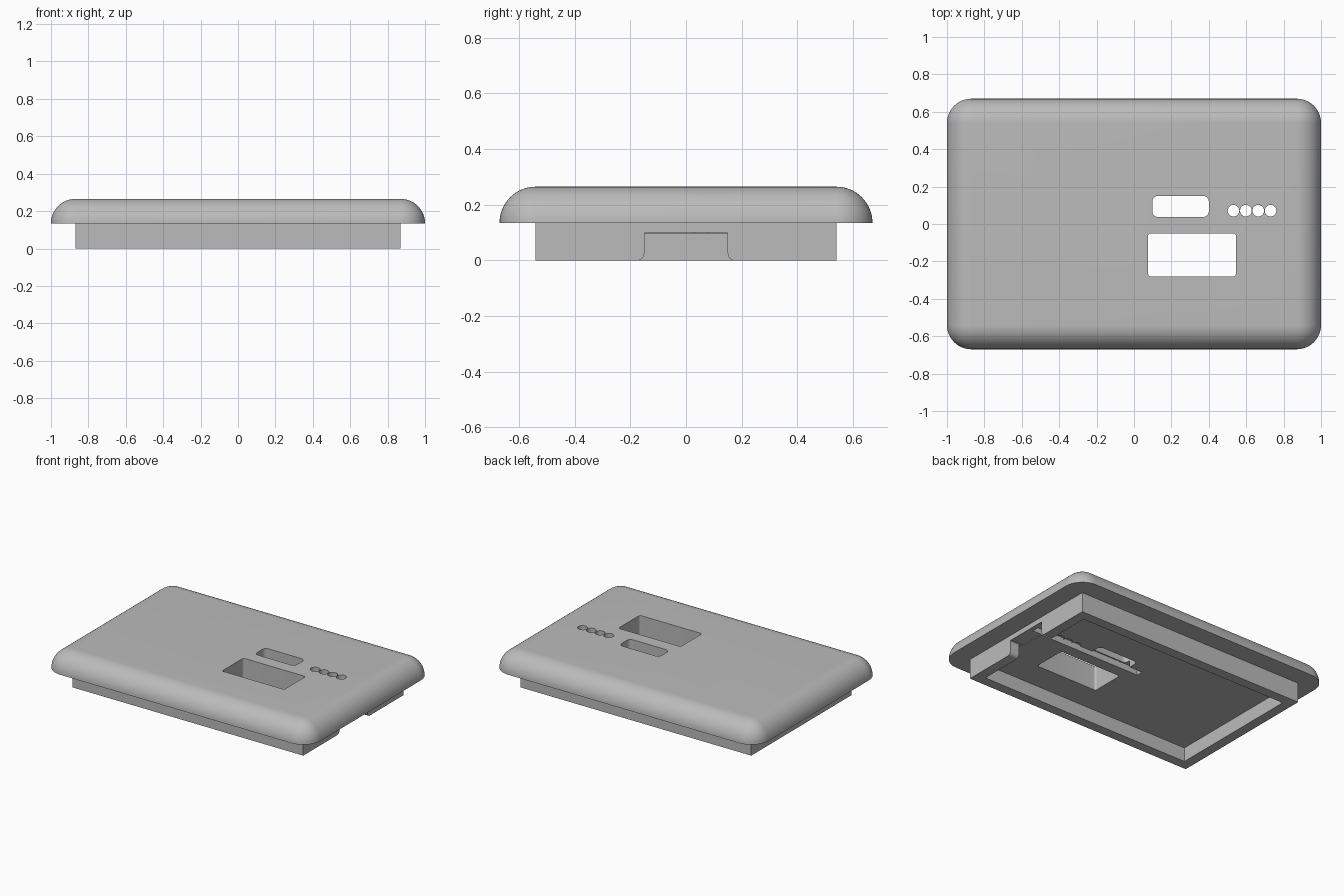
import bpy, bmesh
from math import cos, sin, pi

if "Cube" in bpy.data.objects:
    bpy.data.objects.remove(bpy.data.objects["Cube"], do_unlink=True)

HALF_X, HALF_Y = 0.87, 0.54      # flat top and plug half sizes
ROUND, SEAM = 0.13, 0.135        # lid edge radius and underside height
WALL, CEILING = 0.068, 0.096

grey = bpy.data.materials.new("plain grey")
grey.use_nodes = True
grey.diffuse_color = (0.5, 0.5, 0.5, 1)
grey.node_tree.nodes["Principled BSDF"].inputs["Base Color"].default_value = grey.diffuse_color


def rounded_rect(x0, x1, y0, y1, r, steps=8):
    """Outline whose corner centres sit r inside the given limits."""
    centres = [(x1 - r, y1 - r), (x0 + r, y1 - r), (x0 + r, y0 + r), (x1 - r, y0 + r)]
    return [(cx + r * cos((q + i / steps) * pi / 2), cy + r * sin((q + i / steps) * pi / 2))
            for q, (cx, cy) in enumerate(centres) for i in range(steps + 1)]


def loft(name, rings):
    """Closed solid skinned through equal-length rings of points."""
    bm = bmesh.new()
    loops = [[bm.verts.new(p) for p in ring] for ring in rings]
    n = len(loops[0])
    for low, high in zip(loops, loops[1:]):
        for i in range(n):
            j = (i + 1) % n
            bm.faces.new((low[i], low[j], high[j], high[i]))
    bm.faces.new(loops[0][::-1])
    bm.faces.new(loops[-1])
    bmesh.ops.remove_doubles(bm, verts=bm.verts, dist=1e-5)
    bmesh.ops.recalc_face_normals(bm, faces=bm.faces)
    mesh = bpy.data.meshes.new(name)
    bm.to_mesh(mesh)
    bm.free()
    mesh.materials.append(grey)
    obj = bpy.data.objects.new(name, mesh)
    bpy.context.collection.objects.link(obj)
    return obj


def prism(name, outline, z0, z1):
    return loft(name, [[(x, y, z) for x, y in outline] for z in (z0, z1)])


def box(name, x0, x1, y0, y1, z0, z1):
    return prism(name, [(x0, y0), (x1, y0), (x1, y1), (x0, y1)], z0, z1)


def combine(target, tool, operation):
    tool.hide_render = True
    mod = target.modifiers.new(tool.name, "BOOLEAN")
    mod.object, mod.operation, mod.solver = tool, operation, "EXACT"
    bpy.context.view_layer.objects.active = target
    bpy.ops.object.modifier_apply(modifier=mod.name)
    bpy.data.objects.remove(tool, do_unlink=True)


# Lid with quarter-round edges and spherical corners
rings = []
for k in range(17):
    a = k / 16 * pi / 2
    r = ROUND * cos(a)
    outline = rounded_rect(-HALF_X - r, HALF_X + r, -HALF_Y - r, HALF_Y + r, r, 12)
    rings.append([(x, y, SEAM + ROUND * sin(a)) for x, y in outline])
lid = loft("lid", rings)

# Plug below the lid, hollowed to leave a rim wall
combine(lid, box("plug", -HALF_X, HALF_X, -HALF_Y, HALF_Y, 0, 0.2), "UNION")
ix, iy = HALF_X - WALL, HALF_Y - WALL
combine(lid, box("hollow", -ix, ix, -iy, iy, -0.1, CEILING), "DIFFERENCE")

# Cable notch in the +x wall, flared at the bottom
flare = 0.025
side = [(0.175, -0.02)] + [(0.15 + flare * (1 - sin(i / 8 * pi / 2)),
                            flare * (1 - cos(i / 8 * pi / 2))) for i in range(9)]
side += [(0.15, 0.097), (0.147, 0.1)]
profile = side + [(-y, z) for y, z in reversed(side)]
notch = loft("notch", [[(x, y, z) for y, z in profile] for x in (ix - 0.03, 0.95)])
combine(lid, notch, "DIFFERENCE")

# Narrow blind slit in the underside
combine(lid, box("slit", 0.0, 0.84, 0.03, 0.075, 0.05, 0.14), "DIFFERENCE")

# Openings through the top
openings = [prism("window", rounded_rect(0.075, 0.545, -0.28, -0.05, 0.015), 0.02, 0.4),
            prism("slot", rounded_rect(0.098, 0.4, 0.038, 0.15, 0.03), 0.02, 0.4)]
for i in range(4):
    cx, cy, r = 0.532 + 0.066 * i, 0.071, 0.031
    circle = [(cx + r * cos(t * pi / 16), cy + r * sin(t * pi / 16)) for t in range(32)]
    openings.append(prism("round_hole", circle, 0.02, 0.4))
for tool in openings:
    combine(lid, tool, "DIFFERENCE")

# Smooth curves, crisp edges
bpy.ops.object.select_all(action="DESELECT")
lid.select_set(True)
bpy.context.view_layer.objects.active = lid
bpy.ops.object.shade_smooth_by_angle(angle=pi / 6)
